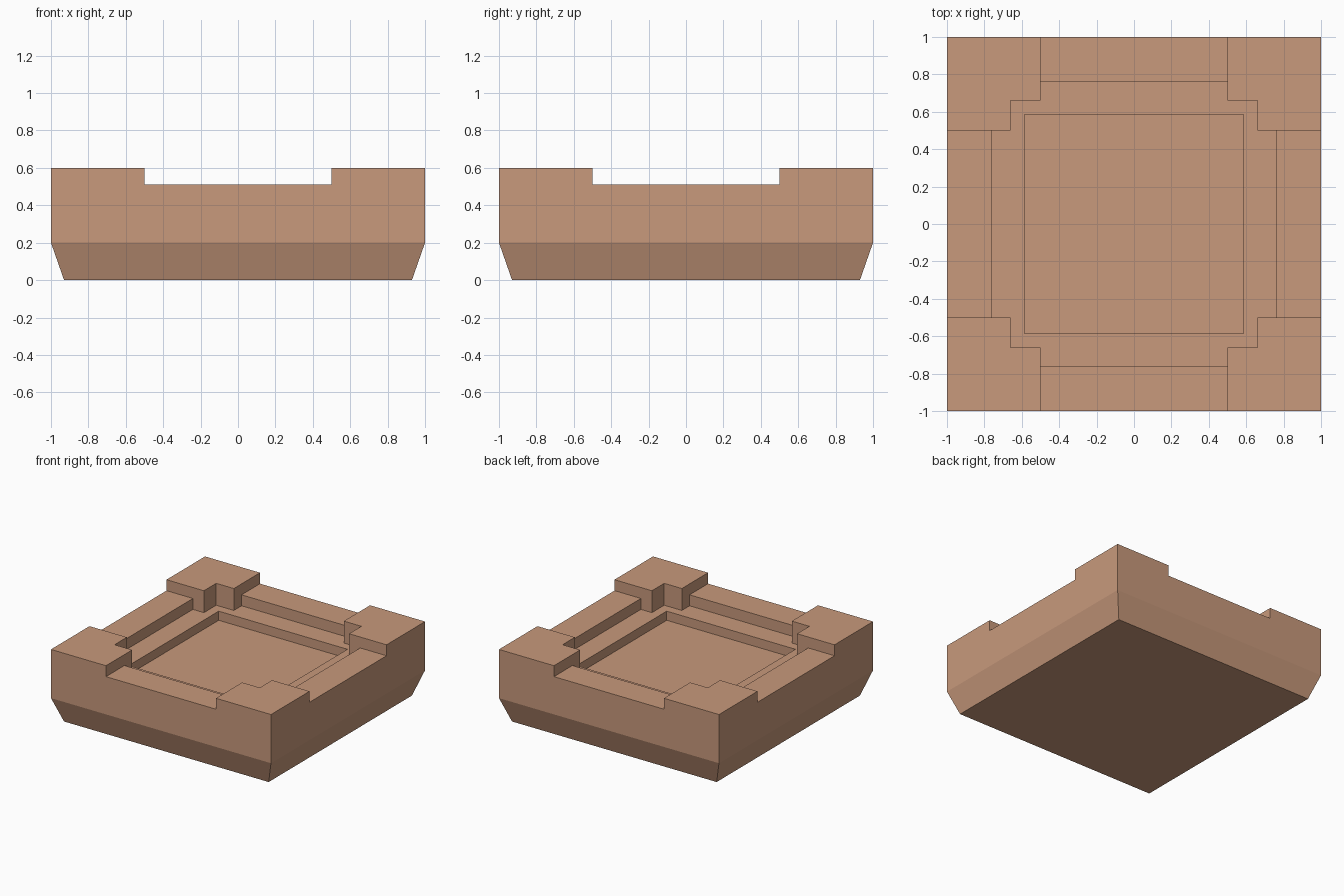
import bpy, bmesh, math

if "Cube" in bpy.data.objects:
    bpy.data.objects.remove(bpy.data.objects["Cube"])

# Terraced square tile: raised corners, shallow edge channels, stepped inner basin
LEVELS = [0.2, 0.345, 0.42, 0.51, 0.6]      # skirt top, pit, basin, channel, corner tops
POS = [0.5, 0.585, 0.66, 0.76, 1.0]
CUTS = [-p for p in reversed(POS)] + POS
BASE = 0.93                                  # half width of the foot


def height(x, y):
    a, b = max(abs(x), abs(y)), min(abs(x), abs(y))
    if a < 0.585:
        return 0.345
    if a < 0.66 or (a < 0.76 and b < 0.5):
        return 0.42
    return 0.51 if b < 0.5 else 0.6


bm = bmesh.new()


def face(*pts):
    bm.faces.new([bm.verts.new(p) for p in pts])


def wall(p, q, h1, h2):
    # upright strip between two heights, split at every level
    for lo, hi in zip(LEVELS, LEVELS[1:]):
        if lo >= min(h1, h2) - 1e-6 and hi <= max(h1, h2) + 1e-6:
            face((*p, lo), (*q, lo), (*q, hi), (*p, hi))


n = len(CUTS) - 1
mid = [(CUTS[i] + CUTS[i + 1]) / 2 for i in range(n)]
cell = lambda i, j: height(mid[i], mid[j]) if 0 <= i < n and 0 <= j < n else 0.2

# Terraces and flat underside
for i in range(n):
    for j in range(n):
        x0, x1, y0, y1 = CUTS[i], CUTS[i + 1], CUTS[j], CUTS[j + 1]
        ring = [(x0, y0), (x1, y0), (x1, y1), (x0, y1)]
        face(*[(x, y, cell(i, j)) for x, y in ring])
        face(*[(x * BASE, y * BASE, 0) for x, y in reversed(ring)])

# Step walls, outer walls and tapered skirt
for i in range(n + 1):
    for j in range(n):
        c, a, b = CUTS[i], CUTS[j], CUTS[j + 1]
        wall((c, a), (c, b), cell(i - 1, j), cell(i, j))
        wall((a, c), (b, c), cell(j, i - 1), cell(j, i))
        if i in (0, n):
            for p, q in (((c, a), (c, b)), ((a, c), (b, c))):
                face((p[0] * BASE, p[1] * BASE, 0), (q[0] * BASE, q[1] * BASE, 0),
                     (*q, 0.2), (*p, 0.2))

# Weld, orient and merge coplanar faces
bmesh.ops.remove_doubles(bm, verts=bm.verts[:], dist=1e-4)
bmesh.ops.recalc_face_normals(bm, faces=bm.faces[:])
bmesh.ops.dissolve_limit(bm, angle_limit=math.radians(1),
                         verts=bm.verts[:], edges=bm.edges[:])

mesh = bpy.data.meshes.new("stepped_tile")
bm.to_mesh(mesh)
bm.free()
tile = bpy.data.objects.new("stepped_tile", mesh)
bpy.context.collection.objects.link(tile)

clay = bpy.data.materials.new("clay_brown")
clay.diffuse_color = (0.58, 0.32, 0.2, 1)
clay.use_nodes = True
clay.node_tree.nodes["Principled BSDF"].inputs["Base Color"].default_value = clay.diffuse_color
mesh.materials.append(clay)
